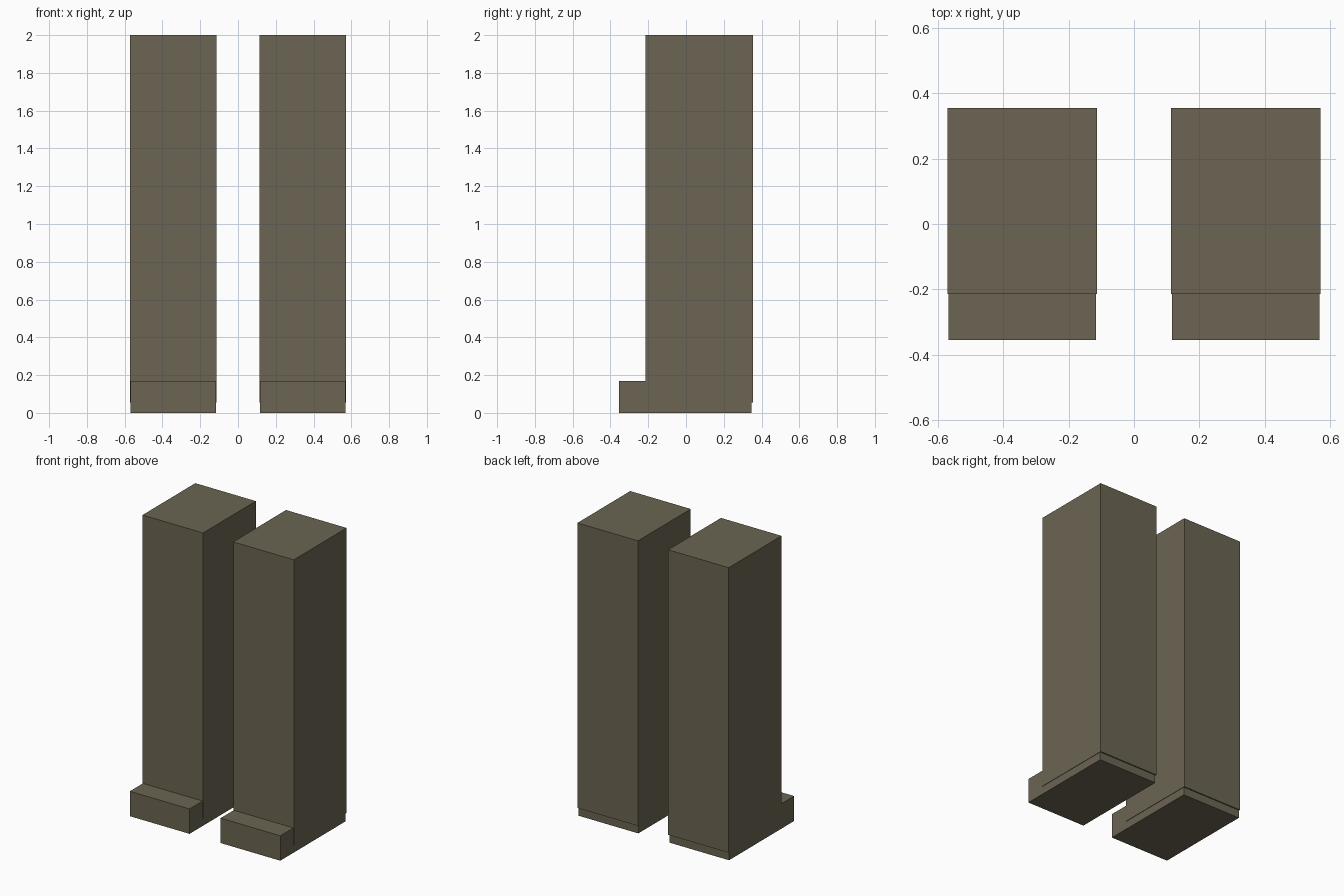
import bpy
import bmesh
from mathutils import Vector

cube = bpy.data.objects.get("Cube")
if cube:
    bpy.data.objects.remove(cube, do_unlink=True)

# Single drab brown colour
BROWN = (0.147, 0.130, 0.084, 1.0)
mat = bpy.data.materials.new("drab_brown")
mat.use_nodes = True
mat.diffuse_color = BROWN
bsdf = mat.node_tree.nodes["Principled BSDF"]
bsdf.inputs["Base Color"].default_value = BROWN
bsdf.inputs["Roughness"].default_value = 0.9


def box(name, low, high):
    """Flat-shaded box between two opposite corners."""
    low, high = Vector(low), Vector(high)
    mesh = bpy.data.meshes.new(name)
    bm = bmesh.new()
    bmesh.ops.create_cube(bm, size=1)
    bmesh.ops.scale(bm, vec=high - low, verts=bm.verts)
    bmesh.ops.translate(bm, vec=(low + high) / 2, verts=bm.verts)
    bm.to_mesh(mesh)
    bm.free()
    mesh.materials.append(mat)
    obj = bpy.data.objects.new(name, mesh)
    bpy.context.collection.objects.link(obj)
    return obj


for side, s in (("left", 1), ("right", -1)):
    # Tall leg, ending just above the sole
    x_in, x_out = sorted((s * 0.114, s * 0.571))
    box(side + "_leg", (x_in, -0.214, 0.055), (x_out, 0.355, 2.0))
    # Slightly narrower foot with the toe reaching forward
    x_in, x_out = sorted((s * 0.117, s * 0.568))
    box(side + "_foot", (x_in, -0.355, 0.0), (x_out, 0.347, 0.17))
